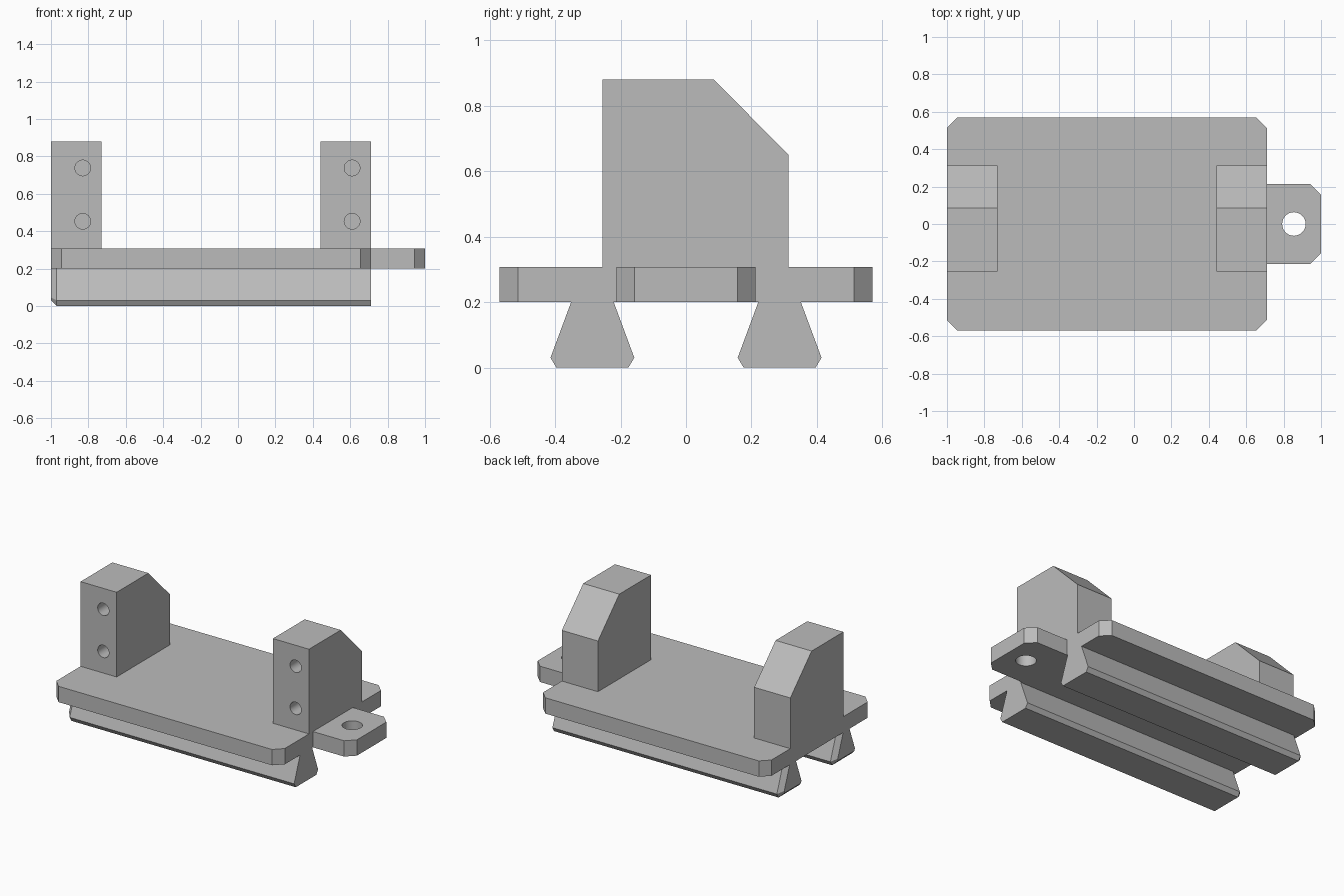
import bpy, bmesh
from mathutils import Matrix, Vector

cube = bpy.data.objects.get("Cube")
if cube:
    bpy.data.objects.remove(cube, do_unlink=True)

grey = bpy.data.materials.new("mid_grey")
grey.use_nodes = True
grey.diffuse_color = (0.5, 0.5, 0.5, 1)
grey.node_tree.nodes["Principled BSDF"].inputs["Base Color"].default_value = (0.5, 0.5, 0.5, 1)

LEFT, RIGHT = -1.0, 0.71      # ends of the plate
BOTTOM, TOP = 0.2, 0.307      # plate thickness


def finish(name, bm):
    bmesh.ops.recalc_face_normals(bm, faces=bm.faces)
    mesh = bpy.data.meshes.new(name)
    bm.to_mesh(mesh)
    bm.free()
    obj = bpy.data.objects.new(name, mesh)
    bpy.context.collection.objects.link(obj)
    mesh.materials.append(grey)
    return obj


def loft(name, rings):
    """Solid through matching outlines, capped at both ends."""
    bm = bmesh.new()
    loops = [[bm.verts.new(p) for p in ring] for ring in rings]
    for a, b in zip(loops, loops[1:]):
        for i in range(len(a)):
            j = (i + 1) % len(a)
            bm.faces.new((a[i], a[j], b[j], b[i]))
    bm.faces.new(loops[0])
    bm.faces.new(loops[-1])
    return finish(name, bm)


def drill(obj, start, end, radius):
    """Cut a round hole from start to end."""
    start, end = Vector(start), Vector(end)
    axis = end - start
    turn = axis.to_track_quat('Z', 'Y').to_matrix().to_4x4()
    bm = bmesh.new()
    bmesh.ops.create_cone(bm, cap_ends=True, segments=32, radius1=radius, radius2=radius,
                          depth=axis.length, matrix=Matrix.Translation((start + end) / 2) @ turn)
    cutter = finish("hole_cutter", bm)
    cutter.hide_render = True
    mod = obj.modifiers.new("hole", 'BOOLEAN')
    mod.operation, mod.solver, mod.object = 'DIFFERENCE', 'EXACT', cutter
    bpy.context.view_layer.objects.active = obj
    bpy.ops.object.modifier_apply(modifier=mod.name)
    bpy.data.objects.remove(cutter, do_unlink=True)


def smooth(obj):
    bpy.ops.object.select_all(action='DESELECT')
    obj.select_set(True)
    bpy.context.view_layer.objects.active = obj
    bpy.ops.object.shade_smooth_by_angle(angle=0.52)


# Base plate with clipped corners and a tab with a through hole
c = 0.056
half = [(LEFT, 0.57 - c), (LEFT + c, 0.57), (RIGHT - c, 0.57), (RIGHT, 0.57 - c),
        (RIGHT, 0.213), (1 - c, 0.213), (1, 0.213 - c)]
outline = half + [(x, -y) for x, y in reversed(half)]
plate = loft("base_plate", [[(x, y, z) for x, y in outline] for z in (BOTTOM, TOP)])
drill(plate, (0.855, 0, 0.1), (0.855, 0, 0.4), 0.063)
smooth(plate)

# Two uprights with a sloped back and blind screw holes in front
side = [(-0.255, TOP), (-0.255, 0.88), (0.085, 0.88), (0.313, 0.65), (0.313, TOP)]
for name, x0 in (("right_upright", LEFT), ("left_upright", 0.44)):
    block = loft(name, [[(x, y, z) for y, z in side] for x in (x0, x0 + 0.27)])
    for z in (0.453, 0.738):
        drill(block, (x0 + 0.17, -0.35, z), (x0 + 0.17, -0.05, z), 0.042)
    smooth(block)


# Dovetail rails, tapered at the entry end
def section(x, y0, profile):
    pts = profile + [(-y, z) for y, z in reversed(profile)]
    return [(x, y0 + y, z) for y, z in pts]


full = [(0.065, BOTTOM), (0.128, 0.03), (0.11, 0)]
entry = [(0.034, BOTTOM), (0.092, 0.045), (0.084, 0.03)]
for name, y0 in (("front_rail", -0.286), ("back_rail", 0.286)):
    loft(name, [section(LEFT, y0, entry), section(LEFT + 0.03, y0, full),
                section(RIGHT, y0, full)])
